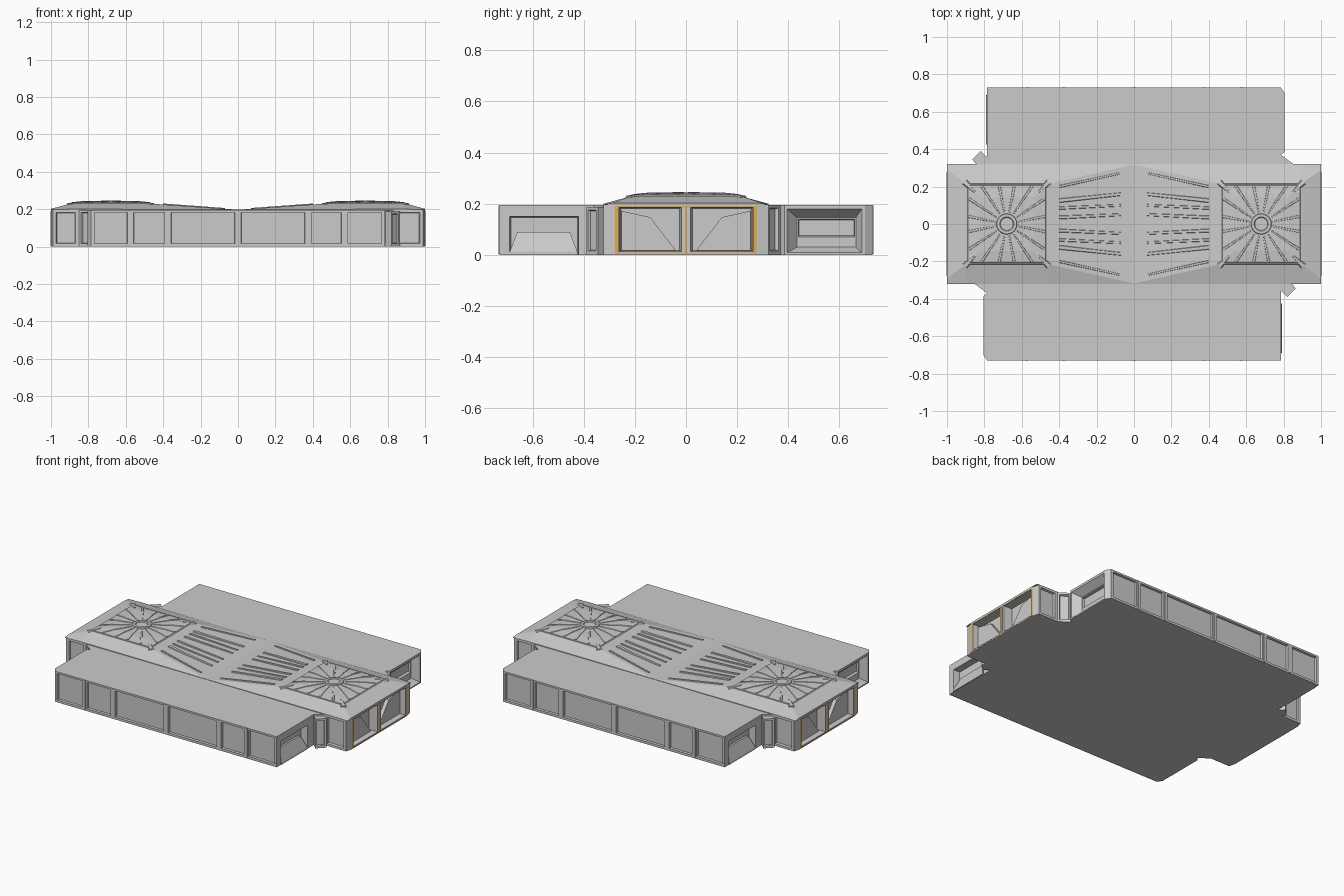
import bpy, bmesh
from math import sin, cos, pi
from mathutils import Vector

if "Cube" in bpy.data.objects:
    bpy.data.objects.remove(bpy.data.objects["Cube"])

H = 0.195                      # deck height
orange = bpy.data.materials.new("orange_trim")
orange.diffuse_color = (0.75, 0.42, 0.08, 1)
orange.use_nodes = True
orange.node_tree.nodes["Principled BSDF"].inputs["Base Color"].default_value = orange.diffuse_color


def finish(name, bm, mat=None, twin=True):
    """Make the object and, if wanted, its twin turned half a turn about z."""
    bmesh.ops.remove_doubles(bm, verts=bm.verts, dist=1e-5)
    bmesh.ops.recalc_face_normals(bm, faces=bm.faces)
    me = bpy.data.meshes.new(name)
    bm.to_mesh(me)
    bm.free()
    if mat:
        me.materials.append(mat)
    for i in range(2 if twin else 1):
        ob = bpy.data.objects.new(name + ("_opposite" if i else ""), me)
        ob.rotation_euler.z = pi * i
        bpy.context.collection.objects.link(ob)


def add_loft(bm, loops, caps=True):
    rows = [[bm.verts.new(p) for p in loop] for loop in loops]
    n = len(rows[0])
    for a, b in zip(rows, rows[1:]):
        for i in range(n):
            j = (i + 1) % n
            bm.faces.new((a[i], a[j], b[j], b[i]))
    if caps:
        bm.faces.new(rows[0][::-1])
    bm.faces.new(rows[-1])


def solid(name, *loops, mat=None):
    bm = bmesh.new()
    add_loft(bm, loops)
    finish(name, bm, mat)


def box(name, x0, x1, y0, y1, z0, z1, mat=None):
    r = [(x0, y0), (x1, y0), (x1, y1), (x0, y1)]
    solid(name, [(*p, z0) for p in r], [(*p, z1) for p in r], mat=mat)


def beam(name, p, q, w0, w1, h):
    """Raised rib from p to q, tapering from width w0 to w1."""
    p, q = Vector(p), Vector(q)
    side = (q - p).cross(Vector((0, 0, 1))).normalized()
    up = Vector((0, 0, h))
    end = lambda c, w: [c - side * w / 2 - up, c + side * w / 2 - up,
                        c + side * w / 3 + up, c - side * w / 3 + up]
    solid(name, end(p, w0), end(q, w1))


def add_wall(bm, p, q, rings=(), top=H):
    """Upright wall p-q with nested rings (left, right, bottom, top, depth)."""
    p, q = Vector((*p, 0)), Vector((*q, 0))
    d = (q - p).normalized()
    inward = Vector((-d.y, d.x, 0))
    loops = []
    for l, r, b, t, depth in [(0, 0, 0, 0, 0), *rings]:
        a, c = p + d * l + inward * depth, q - d * r + inward * depth
        loops.append([(a.x, a.y, b), (c.x, c.y, b), (c.x, c.y, top - t), (a.x, a.y, top - t)])
    if len(loops) > 1:
        add_loft(bm, loops, caps=False)
    else:
        bm.faces.new([bm.verts.new(v) for v in loops[0]])


def panel(m, depth, slope=0.0):
    return [(m, m, 0.015, 0.012, 0), (m + slope, m + slope, 0.015 + slope, 0.012 + slope, depth)]


# Body: half of the outline with the panelling of each wall, turned for the other half
plan = [((x, -0.73), panel(0.017, 0.014, 0.002))
        for x in (-0.785, -0.575, -0.375, 0, 0.375, 0.57)]
plan += [
    ((0.785, -0.73), [(0.04, 0.06, 0.004, 0.045, 0), (0.045, 0.065, 0.004, 0.05, 0.04)]),
    ((0.785, -0.36), []),
    ((0.84, -0.322), panel(0.018, 0.012, 0.004)),
    ((0.99, -0.322), []),
    ((1.0, -0.28), [(0.018, 0.018, 0.012, 0.01, 0), (0.025, 0.025, 0.016, 0.014, 0.055)]),
    ((1.0, 0.0), [(0.018, 0.018, 0.012, 0.01, 0), (0.025, 0.025, 0.016, 0.014, 0.055)]),
    ((1.0, 0.28), []),
    ((0.99, 0.322), panel(0.018, 0.012, 0.004)),
    ((0.85, 0.322), panel(0.012, 0.014, 0.004)),
    ((0.785, 0.37), []),
    ((0.805, 0.385), [(0.01, 0.012, 0.008, 0.015, 0), (0.05, 0.035, 0.03, 0.05, 0.045),
                      (0.055, 0.04, 0.07, 0.055, 0.045), (0.058, 0.043, 0.075, 0.058, 0.06)]),
    ((0.805, 0.70), []),
]
plan += [((-x, -y), rings) for (x, y), rings in plan]
bm = bmesh.new()
for (p, rings), (q, _) in zip(plan, plan[1:] + plan[:1]):
    add_wall(bm, p, q, rings)
for z in (0, H):
    bm.faces.new([bm.verts.new((*p, z)) for p, _ in plan])
finish("body", bm, twin=False)

# Wall pillars between the long side panels
for x in (-0.575, -0.375, 0, 0.375, 0.57):
    box("side_pillar", x - 0.007, x + 0.007, -0.733, -0.72, 0.004, H - 0.003)

# Angled corner post with a recessed face, and sloping sill in the wing end
bm = bmesh.new()
post = [(0.785, -0.355), (0.82, -0.39), (0.866, -0.345), (0.832, -0.31)]
for i in range(4):
    add_wall(bm, post[i], post[(i + 1) % 4], panel(0.01, 0.01, 0.003) if i == 1 else [], 0.187)
for z in (0, 0.187):
    bm.faces.new([bm.verts.new((*p, z)) for p in post])
finish("corner_post", bm)
solid("wing_end_sill", *[[(0.74, y, 0.002), (0.79, y, 0.002), (0.79, y, 0.012), (0.757, y + s, 0.09),
                          (0.74, y + s, 0.09)] for y, s in ((-0.69, 0.03), (-0.425, -0.03))])

# End doors: faceted leaves inside the recess and orange trim around it
for s in (-1, 1):
    leaf = [(0.04, 0.017), (0.252, 0.017), (0.252, 0.172), (0.14, 0.147)]
    solid("end_door_leaf", *[[(x, s * y, z) for y, z in leaf] for x in (0.94, 0.968)])
    box("end_trim_post", 0.985, 1.0015, s * 0.27 - 0.007, s * 0.27 + 0.007, 0.004, 0.19, orange)
box("end_trim_centre", 0.985, 1.0015, -0.004, 0.004, 0.004, 0.19, orange)
for z in (0.007, 0.188):
    box("end_trim_rail", 0.985, 1.0012, -0.27, 0.27, z - 0.002, z + 0.002, orange)

# Central roof: rises from a valley at x = 0 to a raised square near each end
bm = bmesh.new()
stations = [(0, 0.32, 0.197, 0.318, 0.197), (0.46, 0.32, 0.199, 0.215, 0.229),
            (0.895, 0.322, 0.2, 0.215, 0.229), (1.0, 0.322, 0.197, 0.29, 0.202)]
rows = [[bm.verts.new(v) for v in ((x, -a, H), (x, -a, za), (x, -b, zb), (x, b, zb), (x, a, za), (x, a, H))]
        for x, a, za, b, zb in stations]
for r0, r1 in zip(rows, rows[1:]):
    for i in range(5):
        bm.faces.new((r0[i], r1[i], r1[i + 1], r0[i + 1]))
bm.faces.new(rows[-1])
finish("roof", bm)

# Raised roof square with a flat middle
C = 0.68
square = lambda h, z: [(C - h, -h, z), (C + h, -h, z), (C + h, h, z), (C - h, h, z)]
solid("roof_square", square(0.213, 0.226), square(0.207, 0.234), square(0.145, 0.2405))

# Round hub and radial spokes
circle = lambda r, z: [(C + r * cos(i * pi / 12), r * sin(i * pi / 12), z) for i in range(24)]
solid("roof_hub", circle(0.058, 0.236), circle(0.053, 0.246), circle(0.038, 0.246), circle(0.034, 0.2412))
for i in range(16):
    a = (i + 0.5) * pi / 8
    c, s = cos(a), sin(a)
    m = max(abs(c), abs(s))
    ri, ro = 0.143 / m, 0.203 / m
    at = lambda r, z: (C + r * c, r * s, z)
    beam("spoke_inner", at(0.062, 0.2405), at(ri, 0.2405), 0.008, 0.014, 0.003)
    beam("spoke_outer", at(ri, 0.2405), at(ro, 0.2345), 0.014, 0.017, 0.003)

# Corner fins and side rails of the square
for s in (-1, 1):
    for x0, x1 in ((0.905, 0.85), (0.455, 0.51)):
        beam("corner_fin", (x0, s * 0.225, 0.228), (x1, s * 0.17, 0.238), 0.035, 0.01, 0.003)
    beam("square_rail", (0.48, s * 0.211, 0.232), (0.88, s * 0.211, 0.232), 0.009, 0.009, 0.003)

# Fanned ribs on the sloping roof
for s in (-1, 1):
    for y0, y1, w in ((0.272, 0.2, 0.012), (0.16, 0.125, 0.02), (0.1, 0.085, 0.014), (0.05, 0.035, 0.016)):
        beam("roof_rib", (0.07, s * y0, 0.202), (0.4, s * y1, 0.226), w, w * 1.3, 0.004)
